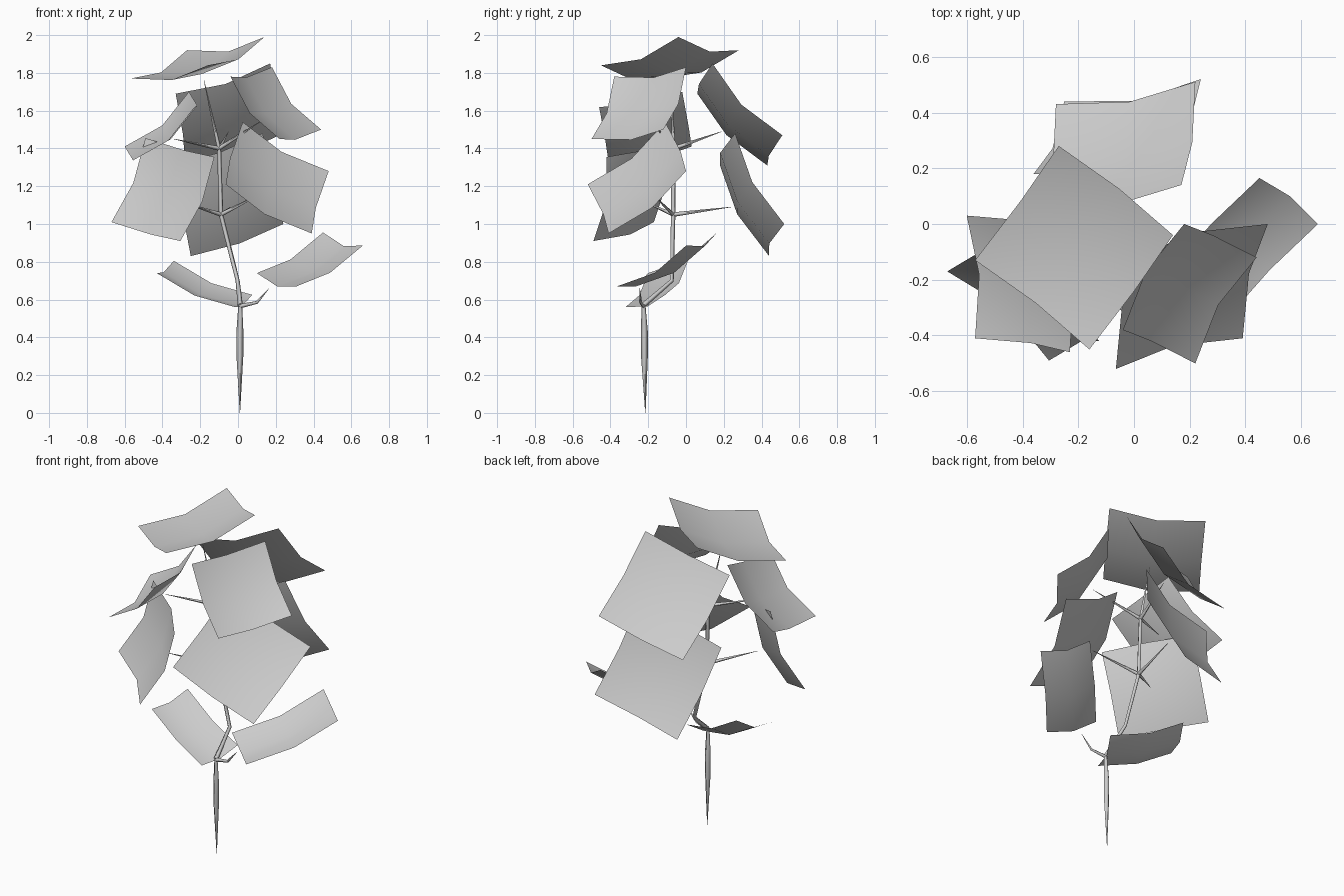
import bpy
from mathutils import Vector

if "Cube" in bpy.data.objects:
    bpy.data.objects.remove(bpy.data.objects["Cube"])


def leaf(name, p, q, r, dip=0.045):
    """Cupped rectangular leaf card: corner p, neighbours q and r, bowl opening upward."""
    p, q, r = Vector(p), Vector(q), Vector(r)
    u, v = q - p, r - p
    n = u.cross(v).normalized()
    flip = n.z < 0
    if flip:
        n = -n
    verts = []
    for j in range(3):
        for i in range(3):
            depth = dip * ((i == 1) + (j == 1))
            verts.append(p + u * i / 2 + v * j / 2 - n * depth)
    faces = []
    for j in range(2):
        for i in range(2):
            a = j * 3 + i
            f = (a, a + 1, a + 4, a + 3)
            faces.append(f[::-1] if flip else f)
    me = bpy.data.meshes.new(name)
    me.from_pydata(verts, [], faces)
    me.shade_smooth()
    ob = bpy.data.objects.new(name, me)
    bpy.context.collection.objects.link(ob)
    return ob


def stem(name, pts):
    """Four-sided tapered stem through points (x, y, z, radius)."""
    cu = bpy.data.curves.new(name, 'CURVE')
    cu.dimensions = '3D'
    cu.bevel_depth = 1.0
    cu.bevel_resolution = 0
    cu.use_fill_caps = True
    sp = cu.splines.new('POLY')
    sp.points.add(len(pts) - 1)
    for pt, (x, y, z, rad) in zip(sp.points, pts):
        pt.co = (x, y, z, 1)
        pt.radius = rad
    ob = bpy.data.objects.new(name, cu)
    bpy.context.collection.objects.link(ob)
    bpy.ops.object.select_all(action='DESELECT')
    ob.select_set(True)
    bpy.context.view_layer.objects.active = ob
    bpy.ops.object.convert(target='MESH')
    return ob


# Leaf cards, each from three corners
leaf("leaf_top", (-.57, -.13, 1.77), (-.16, -.45, 1.84), (-.27, .28, 1.92))
leaf("leaf_back_lower", (-.25, .44, .83), (.24, .52, 1.0), (-.36, .18, 1.31))
leaf("leaf_back_upper", (-.28, .43, 1.31), (.22, .51, 1.47), (-.33, .06, 1.69))
leaf("leaf_right_upper", (-.04, -.38, 1.78), (.18, 0, 1.83), (.22, -.5, 1.45))
leaf("leaf_right_lower", (.39, -.41, .95), (.48, 0, 1.28), (-.065, -.52, 1.21))
leaf("leaf_left_lower", (-.305, -.49, .91), (-.67, -.17, 1.01), (-.125, -.42, 1.355))
leaf("leaf_left_upper", (-.57, -.41, 1.33), (-.6, .03, 1.41), (-.23, -.46, 1.62))
leaf("leaf_ground_right", (.31, -.365, .67), (.66, 0, .885), (.1, -.2, .74), .04)
leaf("leaf_ground_left", (-.015, -.32, .56), (-.43, -.2, .74), (.075, -.11, .625), .032)

# Main stem with swollen root
stem("root", [(.01, -.215, 0, .001), (.01, -.22, .3, .018), (.01, -.22, .42, .019), (.012, -.225, .575, .01)])
stem("main_stem", [(.012, -.225, .57, .014), (-.002, -.075, .7, .011), (-.09, -.068, 1.05, .012),
                   (-.1, -.065, 1.4, .011), (-.18, -.08, 1.76, .001)])

# Side branches: lower twig, then two whorls of three
stem("low_twig", [(.01, -.225, .565, .012), (.1, -.24, .585, .008), (.165, -.245, .66, .001)])
whorls = [((-.09, -.068, 1.05), [(-.04, .24, 1.09), (-.31, -.23, 1.12), (.14, -.19, 1.17)]),
          ((-.1, -.065, 1.4), [(-.05, .19, 1.49), (-.34, -.2, 1.45), (.13, -.19, 1.55)])]
for w, (base, tips) in enumerate(whorls):
    for k, tip in enumerate(tips):
        stem(f"branch_{w}_{k}", [(*base, .012), (*tip, .001)])
